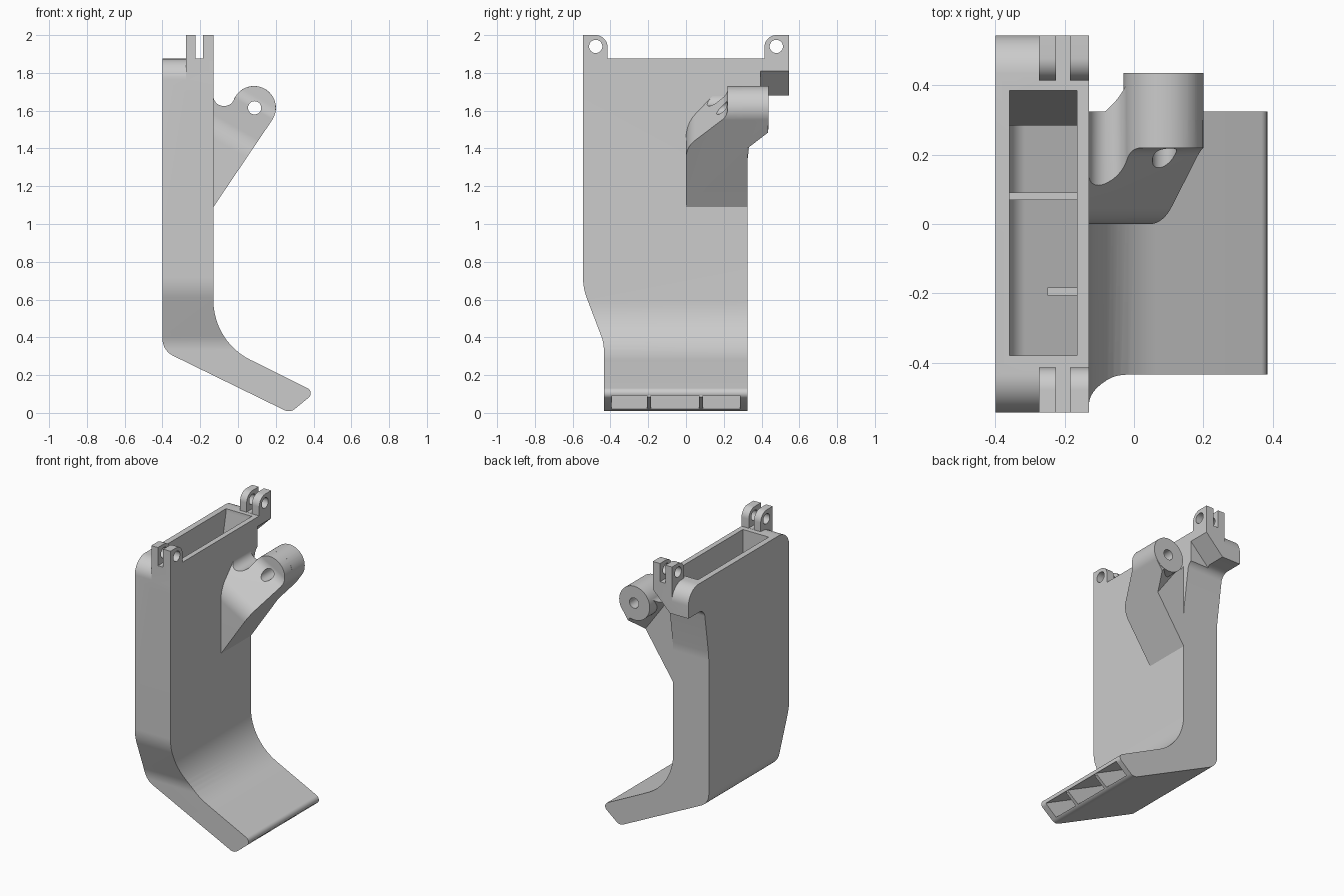
import bpy, bmesh, math
from mathutils import Vector

cube = bpy.data.objects.get("Cube")
if cube:
    bpy.data.objects.remove(cube, do_unlink=True)

grey = bpy.data.materials.new("light grey plastic")
grey.use_nodes = True
grey.diffuse_color = (0.6, 0.6, 0.6, 1)
grey.node_tree.nodes["Principled BSDF"].inputs["Base Color"].default_value = (0.6, 0.6, 0.6, 1)

X, Y, Z = Vector((1, 0, 0)), Vector((0, 1, 0)), Vector((0, 0, 1))


def rounded(points, steps=12):
    """Replace each (a, b, radius) corner by a tangent arc."""
    out = []
    for i, p in enumerate(points):
        c = Vector(p[:2])
        r = p[2] if len(p) > 2 else 0
        if not r:
            out.append(c)
            continue
        d1 = (Vector(points[i - 1][:2]) - c).normalized()
        d2 = (Vector(points[(i + 1) % len(points)][:2]) - c).normalized()
        half = d1.angle(d2) / 2
        centre = c + (d1 + d2).normalized() * (r / math.sin(half))
        start = c + d1 * (r / math.tan(half)) - centre
        end = c + d2 * (r / math.tan(half)) - centre
        sweep = math.pi - 2 * half
        for k in range(steps + 1):
            t = k / steps
            out.append(centre + (start * math.sin((1 - t) * sweep)
                                 + end * math.sin(t * sweep)) / math.sin(sweep))
    return out


def prism(name, points, u, v, w, lo, hi):
    """Extrude a 2D outline in the u-v plane along w."""
    bm = bmesh.new()
    face = bm.faces.new([bm.verts.new(u * a + v * b + w * lo) for a, b in rounded(points)])
    new = bmesh.ops.extrude_face_region(bm, geom=[face])["geom"]
    bmesh.ops.translate(bm, vec=w * (hi - lo),
                        verts=[g for g in new if isinstance(g, bmesh.types.BMVert)])
    bmesh.ops.recalc_face_normals(bm, faces=bm.faces)
    mesh = bpy.data.meshes.new(name)
    bm.to_mesh(mesh)
    bm.free()
    mesh.materials.append(grey)
    ob = bpy.data.objects.new(name, mesh)
    bpy.context.collection.objects.link(ob)
    return ob


def disc(name, a, b, r, u, v, w, lo, hi, n=40):
    ring = [(a + r * math.cos(math.tau * k / n), b + r * math.sin(math.tau * k / n)) for k in range(n)]
    return prism(name, ring, u, v, w, lo, hi)


def combine(ob, other, operation):
    """Boolean with another solid, which is used up."""
    mod = ob.modifiers.new("combine", "BOOLEAN")
    mod.operation, mod.solver, mod.object = operation, "EXACT", other
    bpy.context.view_layer.objects.active = ob
    bpy.ops.object.modifier_apply(modifier=mod.name)
    bpy.data.objects.remove(other, do_unlink=True)


def finish(ob):
    bpy.ops.object.select_all(action="DESELECT")
    ob.select_set(True)
    bpy.context.view_layer.objects.active = ob
    bpy.ops.object.shade_smooth_by_angle(angle=math.radians(25))


# Bent chute: side profile limited by the width outline
body = prism("chute_body", [(-.4, 1.875), (-.4, .33, .1), (.275, 0, .05), (.41, .11, .03),
                            (-.13, .378, .35), (-.13, 1.875)], X, Z, Y, -.7, .7)
combine(body, prism("width", [(-.435, -.1), (.325, -.1), (.325, 1.34, .4), (.375, 1.68, .06),
                              (.545, 1.68), (.545, 1.875, .11), (-.545, 1.875, .11),
                              (-.545, .66, .3), (-.435, .37, .2)], Y, Z, X, -.6, .6), "INTERSECT")

# Hinge lugs on both top ends, each slotted and drilled
for s in (-1, 1):
    combine(body, prism("lug", [(s * .545, 1.7), (s * .415, 1.7), (s * .415, 2, .064),
                                (s * .545, 2)], Y, Z, X, -.275, -.13), "UNION")
for s in (-1, 1):
    lo, hi = sorted((s * .4, s * .6))
    combine(body, prism("slot", [(-.225, 1.876), (-.185, 1.876), (-.185, 2.1), (-.225, 2.1)],
                        X, Z, Y, lo, hi), "DIFFERENCE")
    combine(body, disc("pin_hole", s * .478, 1.94, .035, Y, Z, X, -.5, 0), "DIFFERENCE")

# Sloped underside below the rear lug
combine(body, prism("chamfer", [(-.29, 1.65), (-.1, 1.84), (-.1, 1.65)], X, Z, Y, .395, .7),
        "DIFFERENCE")

# Hollow channel from the top opening to the foot outlet
channel = prism("channel", [(-.36, 2.1), (-.36, .344, .08), (.5, -.076), (.5, .035),
                            (-.165, .361, .38), (-.165, 2.1)], X, Z, Y, -.7, .7)
combine(channel, prism("channel_width", [(-.395, -.2), (.285, -.2), (.285, 1.4), (.385, 1.85),
                                         (.385, 2.2), (-.38, 2.2), (-.38, 1.8)],
                       Y, Z, X, -.6, .6), "INTERSECT")
combine(body, channel, "DIFFERENCE")
finish(body)

# Guide vanes inside the channel
for name, y, x, top, foot in (("rear_vane", .08, -.38, .75, .338), ("front_vane", -.195, -.25, .6, .275)):
    finish(prism(name, [(x, top), (x, foot), (.285, .012), (.376, .084), (.372, .106),
                        (-.148, .37, .36), (-.148, top)], X, Z, Y, y - .011, y + .011))

# Side arm: web profile, trimmed by a curved front and a sloped back
arm = prism("pivot_arm", [(-.15, 1.06), (-.13, 1.09), (.2, 1.579, .114), (.2, 1.73, .114),
                          (.007, 1.73, .114), (-.035, 1.625, .053), (-.13, 1.625, .053),
                          (-.13, 1.7), (-.15, 1.7)], X, Z, Y, -.1, .6)
along = Vector((.5, 0, .866))
combine(arm, prism("front_trim", [(.7, 0), (1.26, 0, .15), (1.46, .22, .08), (1.8, .22),
                                  (1.8, .7), (.7, .7)],
                   along, Y, Vector((-.866, 0, .5)), -1, 3), "INTERSECT")
across = Vector((.81, 0, .586))
combine(arm, prism("back_trim", [(.3, -.2), (1.5, -.2), (1.5, .434), (.98, .434),
                                 (.885, .325), (.3, .325)],
                   across, Y, Vector((-.586, 0, .81)), -1, 3), "INTERSECT")

# Round boss at the arm's end, with its bore
combine(arm, disc("boss", .085, 1.615, .1155, X, Z, Y, .3, .436, 64), "UNION")
combine(arm, disc("bore", .088, 1.615, .035, X, Z, Y, -.2, .8), "DIFFERENCE")
finish(arm)
